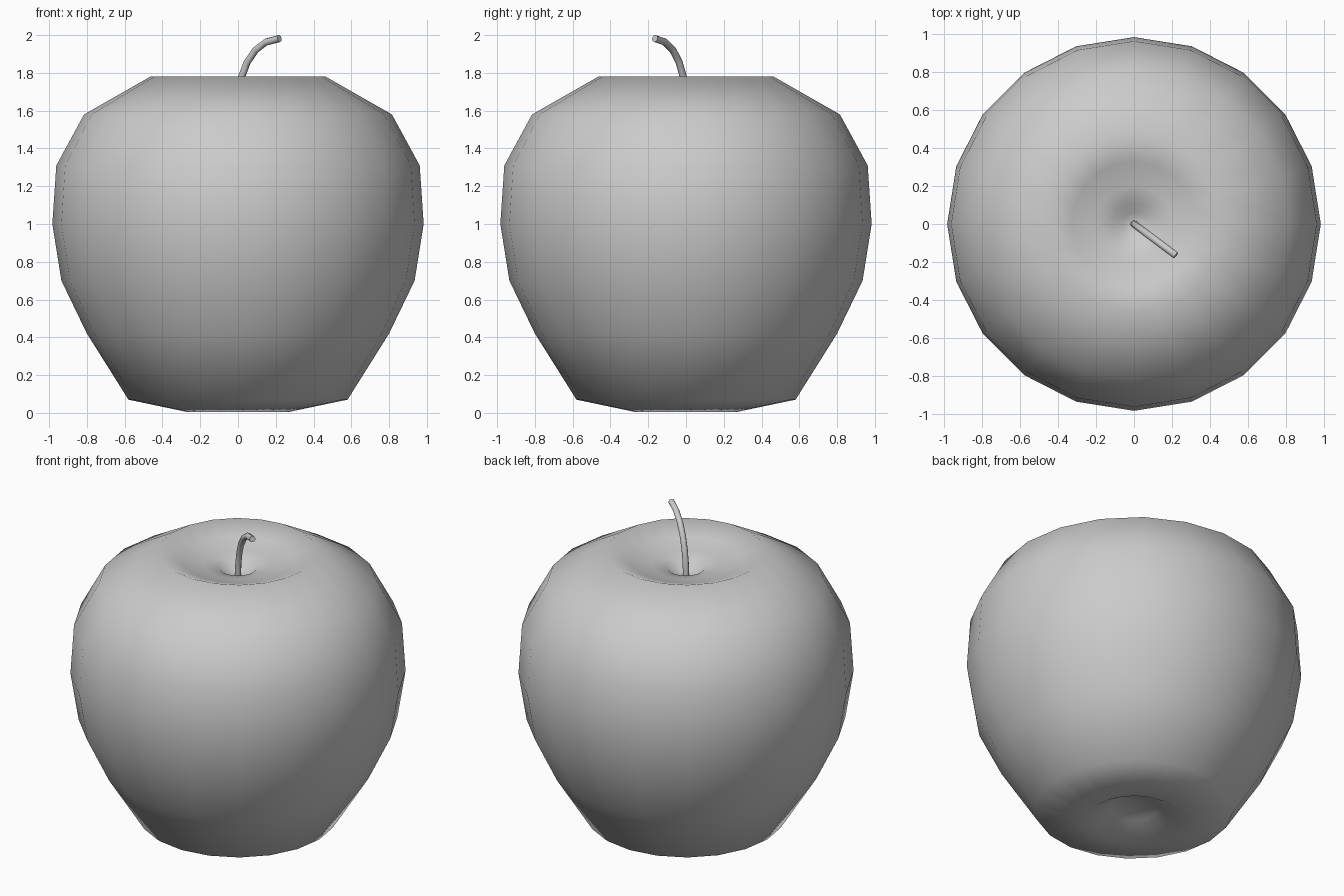
import bpy
import bmesh
from math import cos, sin, tau, radians
from mathutils import Vector

cube = bpy.data.objects.get("Cube")
if cube:
    bpy.data.objects.remove(cube)

SIDES = 20


def make_material(name, value):
    mat = bpy.data.materials.new(name)
    mat.use_nodes = True
    color = (value, value, value, 1)
    mat.diffuse_color = color
    mat.node_tree.nodes["Principled BSDF"].inputs["Base Color"].default_value = color
    return mat


def smooth(obj, angle):
    bpy.ops.object.select_all(action="DESELECT")
    obj.select_set(True)
    bpy.context.view_layer.objects.active = obj
    bpy.ops.object.shade_smooth_by_angle(angle=radians(angle))


def lathe(name, profile, mat):
    """Spin a profile of (radius, height), both ends on the axis."""
    bm = bmesh.new()
    rings = []
    for r, z in profile:
        n = SIDES if r else 1
        rings.append([bm.verts.new((r * cos(tau * i / n), r * sin(tau * i / n), z))
                      for i in range(n)])
    for low, high in zip(rings, rings[1:]):
        for i in range(SIDES):
            j = (i + 1) % SIDES
            corners = [low[i % len(low)], low[j % len(low)],
                       high[j % len(high)], high[i % len(high)]]
            bm.faces.new(list(dict.fromkeys(corners)))
    bmesh.ops.recalc_face_normals(bm, faces=bm.faces)
    mesh = bpy.data.meshes.new(name)
    bm.to_mesh(mesh)
    bm.free()
    mesh.materials.append(mat)
    obj = bpy.data.objects.new(name, mesh)
    bpy.context.collection.objects.link(obj)
    return obj


grey = make_material("plain grey", 0.6)

# Fruit body, from the hollow underneath up and over into the stem dimple
body = lathe("apple_body", [
    (0, 0.09), (0.14, 0.08), (0.27, 0.005), (0.58, 0.07), (0.8, 0.42),
    (0.935, 0.7), (0.983, 1.0), (0.962, 1.31), (0.815, 1.58), (0.465, 1.78),
    (0.33, 1.725), (0.2, 1.695), (0.11, 1.675), (0.06, 1.63), (0, 1.625),
], grey)
smooth(body, 60)

# Stem, bending over towards the front left
lean = Vector((0.8, -0.6, 0))
path = [(0, 1.62), (0.005, 1.7), (0.025, 1.78), (0.06, 1.855),
        (0.115, 1.92), (0.185, 1.963), (0.275, 1.982)]
curve = bpy.data.curves.new("stem", "CURVE")
curve.dimensions = "3D"
curve.bevel_depth = 0.019
curve.bevel_resolution = 2
curve.use_fill_caps = True
spline = curve.splines.new("POLY")
spline.points.add(len(path) - 1)
for point, (out, z) in zip(spline.points, path):
    point.co = (*(lean * out + Vector((0, 0, z))), 1)
curve.materials.append(grey)
stem = bpy.data.objects.new("stem", curve)
bpy.context.collection.objects.link(stem)
bpy.ops.object.select_all(action="DESELECT")
stem.select_set(True)
bpy.context.view_layer.objects.active = stem
bpy.ops.object.convert(target="MESH")
smooth(bpy.context.object, 50)
